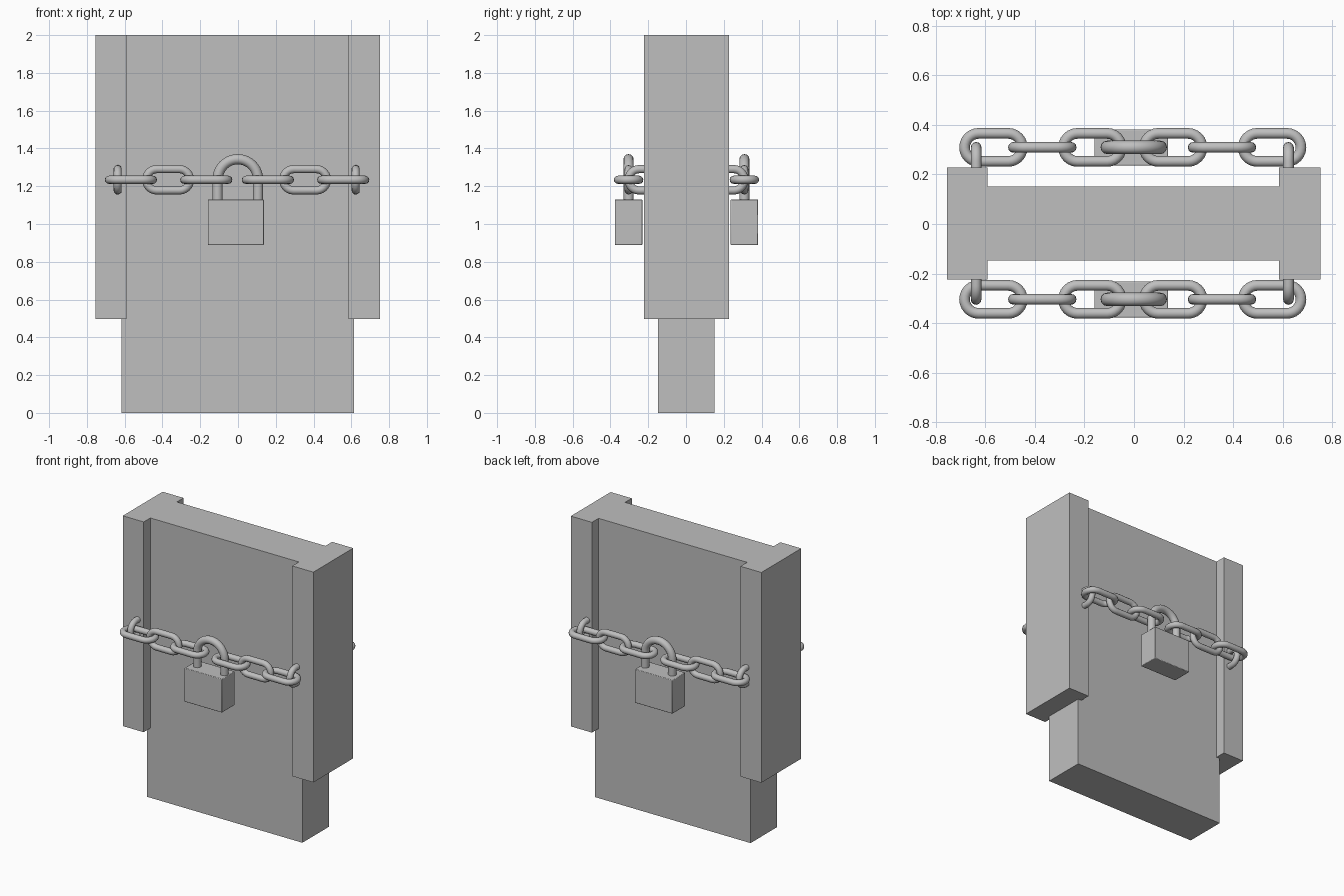
import bpy, math
from mathutils import Vector

if "Cube" in bpy.data.objects:
    bpy.data.objects.remove(bpy.data.objects["Cube"])

grey = bpy.data.materials.new("stone_grey")
grey.diffuse_color = (0.52, 0.52, 0.52, 1)
grey.use_nodes = True
grey.node_tree.nodes["Principled BSDF"].inputs["Base Color"].default_value = grey.diffuse_color


def box(name, lo, hi, bevel=0):
    lo, hi = Vector(lo), Vector(hi)
    bpy.ops.mesh.primitive_cube_add(size=1, location=(lo + hi) / 2)
    ob = bpy.context.object
    ob.name = name
    ob.scale = hi - lo
    bpy.ops.object.transform_apply(location=False, rotation=False, scale=True)
    ob.data.materials.append(grey)
    if bevel:
        mod = ob.modifiers.new("soft_edges", 'BEVEL')
        mod.width, mod.segments = bevel, 2
        bpy.ops.object.shade_smooth_by_angle(angle=math.radians(50))
    return ob


def tube(name, points, radius, closed):
    """Round bar following a path of points."""
    cu = bpy.data.curves.new(name, 'CURVE')
    cu.dimensions = '3D'
    cu.bevel_depth, cu.bevel_resolution = radius, 4
    cu.use_fill_caps = not closed
    sp = cu.splines.new('POLY')
    sp.points.add(len(points) - 1)
    for p, co in zip(sp.points, points):
        p.co = (*co, 1)
    sp.use_cyclic_u = closed
    sp.use_smooth = True
    cu.materials.append(grey)
    ob = bpy.data.objects.new(name, cu)
    bpy.context.collection.objects.link(ob)


def arc(cx, cy, r, start, n=12):
    return [(cx + r * math.cos(start + math.pi * i / n),
             cy + r * math.sin(start + math.pi * i / n)) for i in range(n + 1)]


def link(name, centre, along, across, length=0.276, width=0.156, radius=0.0215):
    """Oval chain link lying in the plane of two axes."""
    r = width / 2 - radius
    half = length / 2 - width / 2
    path = arc(half, 0, r, -math.pi / 2) + arc(-half, 0, r, math.pi / 2)
    c, a, b = Vector(centre), Vector(along), Vector(across)
    tube(name, [c + a * u + b * v for u, v in path], radius, True)


X, Y, Z = (1, 0, 0), (0, 1, 0), (0, 0, 1)

# Slab with two thicker side posts
box("slab", (-0.617, -0.148, 0), (0.613, 0.152, 2))
box("left_post", (-0.755, -0.223, 0.497), (-0.59, 0.227, 2))
box("right_post", (0.585, -0.223, 0.497), (0.752, 0.227, 2))

# Chain and padlock on both faces
for side, y in (("front", -0.304), ("back", 0.309)):
    s = -1 if y < 0 else 1
    for i, x in enumerate((-0.567, -0.168, 0.158, 0.557)):
        link(f"{side}_flat_link_{i}", (x, y, 1.234), X, Y)
    for i, x in enumerate((-0.37, 0.355)):
        link(f"{side}_upright_link_{i}", (x, y, 1.234), X, Z)
    # Links anchored in the posts
    for i, x in enumerate((-0.637, 0.623)):
        link(f"{side}_anchor_link_{i}", (x, y + 0.022 * s - 0.138 * s, 1.234), Y, Z)
    # Padlock body and shackle
    box(f"{side}_padlock_body", (-0.16, y - 0.073, 0.889), (0.137, y + 0.073, 1.13), 0.004)
    r = 0.107
    bow = [(r, 1.10)] + arc(0, 1.236, r, 0, 20) + [(-r, 1.10)]
    tube(f"{side}_shackle", [(u - 0.001, y, v) for u, v in bow], 0.027, False)
